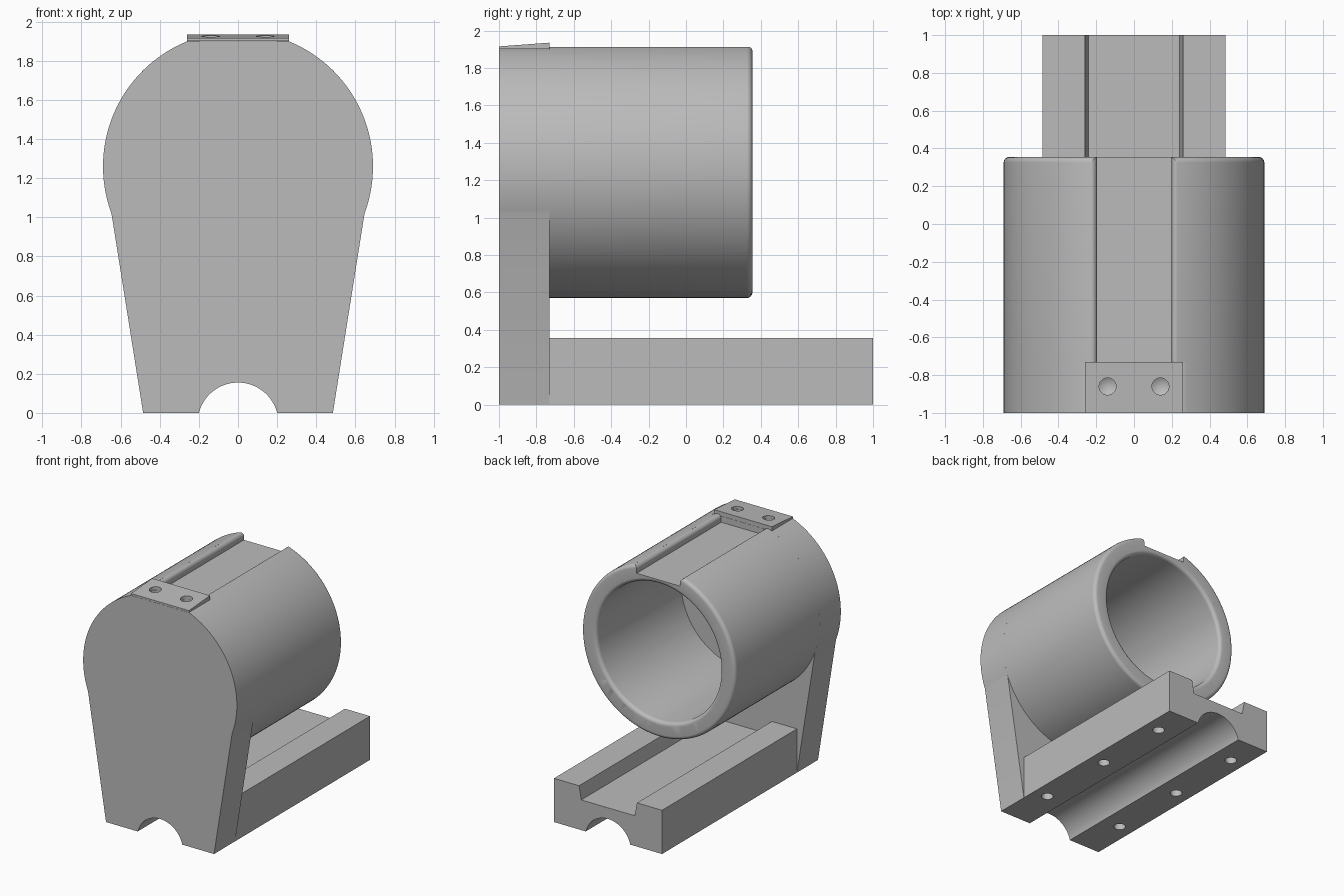
import bpy, bmesh, math
from mathutils import Matrix

cube = bpy.data.objects.get("Cube")
if cube:
    bpy.data.objects.remove(cube, do_unlink=True)

GREY = (0.5, 0.5, 0.5, 1)
metal = bpy.data.materials.new("plain grey metal")
metal.use_nodes = True
metal.diffuse_color = GREY
metal.node_tree.nodes["Principled BSDF"].inputs["Base Color"].default_value = GREY

FRONT, WALL, RIM, BACK = -1.0, -0.73, 0.355, 1.0
AXIS_Z, OUTER, BORE = 1.26, 0.69, 0.555
FLAT_Z, PAD_X = 1.9, 0.26


def finish(name, bm):
    bmesh.ops.remove_doubles(bm, verts=bm.verts, dist=1e-5)
    bmesh.ops.recalc_face_normals(bm, faces=bm.faces)
    mesh = bpy.data.meshes.new(name)
    bm.to_mesh(mesh)
    bm.free()
    obj = bpy.data.objects.new(name, mesh)
    bpy.context.collection.objects.link(obj)
    mesh.materials.append(metal)
    return obj


def extrude(name, outline, start, move):
    """Extrude a closed (a, b) outline; start places it, move is the sweep."""
    bm = bmesh.new()
    face = bm.faces.new([bm.verts.new(start(a, b)) for a, b in outline])
    ret = bmesh.ops.extrude_face_region(bm, geom=[face])
    verts = [g for g in ret["geom"] if isinstance(g, bmesh.types.BMVert)]
    bmesh.ops.translate(bm, verts=verts, vec=move)
    return finish(name, bm)


def along_y(name, outline, y0, y1):
    return extrude(name, outline, lambda x, z: (x, y0, z), (0, y1 - y0, 0))


def lathe(name, profile, place, steps):
    """Revolve (radius, height) points around z, then place the result."""
    bm = bmesh.new()
    verts = [bm.verts.new((r, 0, h)) for r, h in profile]
    edges = [bm.edges.new(p) for p in zip(verts, verts[1:])]
    bmesh.ops.spin(bm, geom=verts + edges, cent=(0, 0, 0), axis=(0, 0, 1),
                   angle=math.tau, steps=steps)
    bm.transform(place)
    return finish(name, bm)


def arc(cx, cz, r, a0, a1, n):
    return [(cx + r * math.cos(a0 + (a1 - a0) * i / n),
             cz + r * math.sin(a0 + (a1 - a0) * i / n)) for i in range(n + 1)]


def cut(obj, cutter):
    cutter.hide_render = True
    mod = obj.modifiers.new("cut", 'BOOLEAN')
    mod.operation, mod.solver, mod.object = 'DIFFERENCE', 'EXACT', cutter
    bpy.context.view_layer.objects.active = obj
    bpy.ops.object.modifier_apply(modifier=mod.name)
    bpy.data.objects.remove(cutter, do_unlink=True)


def drill(obj, x, y, z, depth, up):
    """Blind hole with a pointed end; up is the drilling direction."""
    r = 0.045
    place = Matrix.Translation((x, y, z)) @ Matrix.Diagonal((1, 1, up, 1))
    cut(obj, lathe("drill", [(0, -0.05), (r, -0.05), (r, depth), (0, depth + r * 0.6)],
                   place, 24))


def mirrored(half):
    """Close a right-hand outline, listed bottom to top, with its mirror."""
    return half + [(-x, z) for x, z in reversed(half)]


# Underside relief shared by the base and the front plate
relief_r, relief_z = 0.2065, -0.0515
edge_angle = math.asin(-relief_z / relief_r)
relief = arc(0, relief_z, relief_r, math.pi - edge_angle, edge_angle, 32)

# Base rail with a tapered channel on top
base = along_y("base_rail", relief + [(0.485, 0), (0.485, 0.355), (0.26, 0.355),
               (0.24, 0.245), (-0.24, 0.245), (-0.26, 0.355), (-0.485, 0.355),
               (-0.485, 0)], WALL, BACK)
for side in (-1, 1):
    for y in (-0.6, 0.07, 0.72):
        drill(base, side * 0.36, y, 0, 0.16, 1)

# Front plate: tapered foot below, round head with a flat top
a_low = math.asin((1.02 - AXIS_Z) / OUTER)
a_top = math.acos(PAD_X / OUTER)
head = arc(0, AXIS_Z, OUTER, a_low, a_top, 48)
plate = along_y("front_plate", relief + mirrored([(0.485, 0)] + head), FRONT, WALL)

# Sleeve with a rounded back rim
fil = 0.03
to_axis = Matrix.Translation((0, 0, AXIS_Z)) @ Matrix.Rotation(-math.pi / 2, 4, 'X')
rim = arc(OUTER - fil, RIM - fil, fil, 0, math.pi / 2, 6)
sleeve = lathe("sleeve", [(0, WALL), (OUTER, WALL)] + rim + [(0, RIM)], to_axis, 128)

# Bore, flared at the back rim
flare = arc(BORE + fil, RIM - fil, fil, math.pi, math.pi / 2, 6)
cut(sleeve, lathe("bore", [(0, WALL - 0.05), (BORE, WALL - 0.05)] + flare
                  + [(BORE + fil, RIM + 0.1), (0, RIM + 0.1)], to_axis, 128))

# Flat-bottomed top groove with rounded shoulders
shoulder = arc(0.195 + fil, 1.912 - fil, fil, math.pi, math.pi / 2, 6)
groove = mirrored([(0.195, 1.85)] + shoulder + [(0.225, 2.1)])
cut(sleeve, along_y("groove", groove, WALL - 0.05, RIM + 0.1))

# Sloping pad on top of the plate, with two drilled holes
pad = extrude("top_pad", [(FRONT, FLAT_Z), (WALL, FLAT_Z), (WALL, 1.935), (FRONT, 1.915)],
              lambda y, z: (-PAD_X, y, z), (2 * PAD_X, 0, 0))
for part in (pad, plate):
    for x in (-0.14, 0.14):
        drill(part, x, -0.86, 1.93, 0.12, -1)

# Smooth the curved surfaces and keep edges sharp
bpy.ops.object.select_all(action='DESELECT')
for obj in (base, plate, sleeve, pad):
    obj.select_set(True)
bpy.context.view_layer.objects.active = sleeve
bpy.ops.object.shade_smooth_by_angle(angle=math.radians(30))
